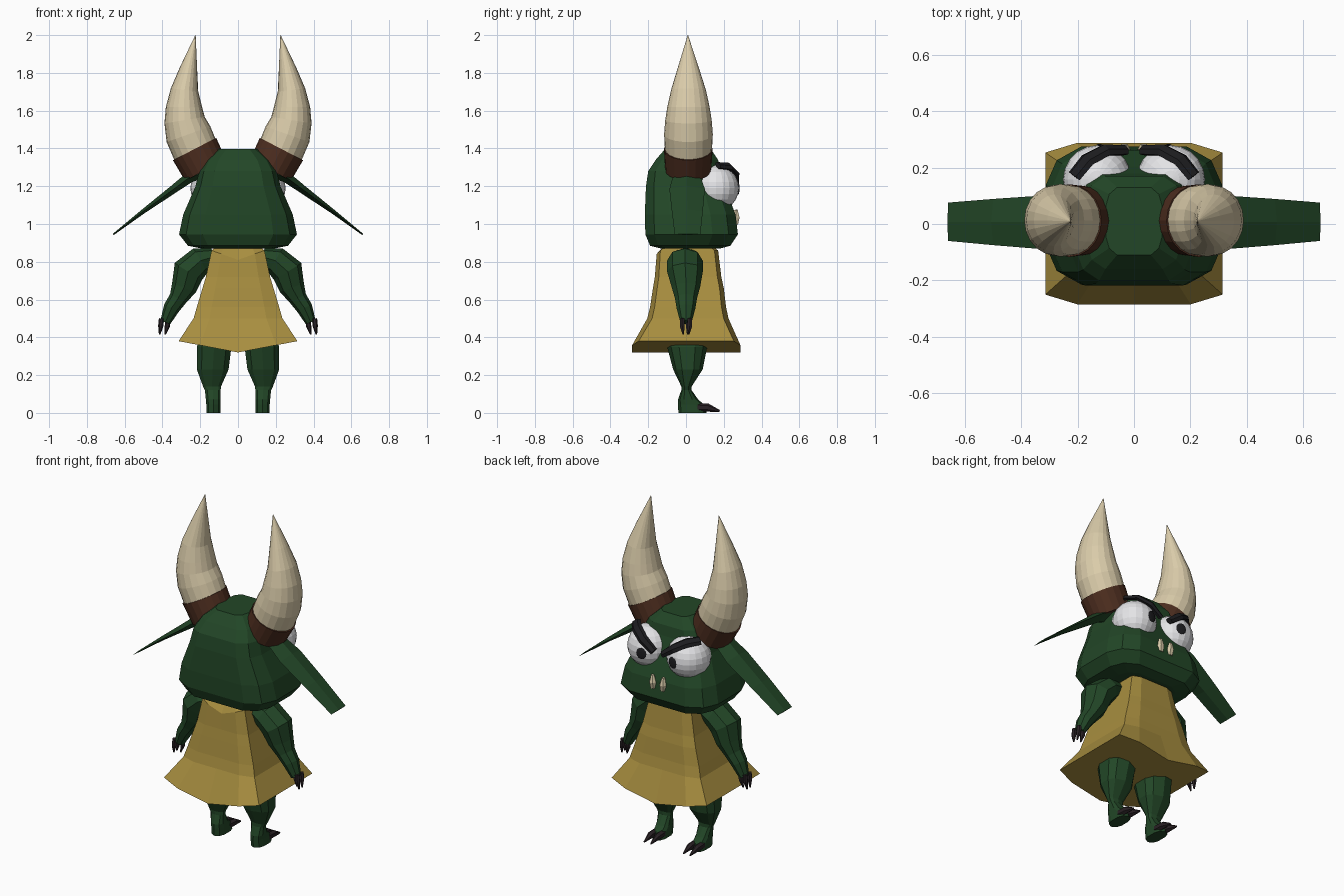
import bpy, bmesh, math
from mathutils import Vector as V


def material(name, rgb):
    m = bpy.data.materials.new(name)
    m.diffuse_color = (*rgb, 1)
    return m


GREEN = material("green skin", (0.016, 0.062, 0.020))
YELLOW = material("mustard cloth", (0.39, 0.27, 0.05))
HORN = material("horn cream", (0.70, 0.60, 0.40))
BROWN = material("brown band", (0.075, 0.027, 0.014))
WHITE = material("eye white", (0.78, 0.78, 0.80))
BLACK = material("black", (0.012, 0.012, 0.014))
CLAW = material("dark claw", (0.022, 0.015, 0.018))


def finish(name, bm, mat, mirror):
    bmesh.ops.remove_doubles(bm, verts=bm.verts, dist=1e-4)
    bmesh.ops.recalc_face_normals(bm, faces=bm.faces)
    me = bpy.data.meshes.new(name)
    bm.to_mesh(me)
    bm.free()
    me.materials.append(mat)
    ob = bpy.data.objects.new(name, me)
    bpy.context.collection.objects.link(ob)
    if mirror:
        ob.modifiers.new("mirror", 'MIRROR')
    return ob


def loft(name, rings, mat, mirror=False, caps=(True, True)):
    """Skin a list of equal-length point rings."""
    bm = bmesh.new()
    vr = [[bm.verts.new(p) for p in r] for r in rings]
    n = len(vr[0])
    for a, b in zip(vr, vr[1:]):
        for i in range(n):
            j = (i + 1) % n
            bm.faces.new((a[i], a[j], b[j], b[i]))
    if caps[0]:
        bm.faces.new(vr[0])
    if caps[1]:
        bm.faces.new(vr[-1])
    return finish(name, bm, mat, mirror)


def quad_sym(pts):
    """Mirror first-quadrant outline points (x=0 first) into a closed outline."""
    right = pts + [(x, -y) for x, y in reversed(pts)]
    return right + [(-x, y) for x, y in reversed(right[1:-1])]


HEAD = quad_sym([(0, 1), (0.6, 1), (0.88, 0.8), (1, 0.45)])
CLOTH = quad_sym([(0, 1), (0.64, 1), (1, 0.88)])
LEG = quad_sym([(0, 1), (0.7, 0.8), (1, 0.4)])


def flat_ring(shape, z, x0, x1, y0, y1):
    cx, cy, rx, ry = (x0 + x1) / 2, (y0 + y1) / 2, (x1 - x0) / 2, (y1 - y0) / 2
    return [V((cx + rx * x, cy + ry * y, z)) for x, y in shape]


def tube(name, path, mat, n=8, side=None, mirror=True):
    """path: (x, y, z, radius, radius along side); side: point -> vector."""
    side = side or (lambda p: V((0, 1, 0)))
    pts = [V(p[:3]) for p in path]
    rings = []
    for i, p in enumerate(path):
        t = (pts[min(i + 1, len(pts) - 1)] - pts[max(i - 1, 0)]).normalized()
        v = side(pts[i])
        v = (v - t * v.dot(t)).normalized()
        u = t.cross(v)
        rings.append([pts[i] + u * (p[3] * math.cos(2 * math.pi * k / n))
                      + v * (p[4] * math.sin(2 * math.pi * k / n)) for k in range(n)])
    return loft(name, rings, mat, mirror)


# Head
loft("head", [flat_ring(HEAD, z, -w, w, a, b) for z, w, a, b in [
    (0.87, 0.19, -0.13, 0.18), (0.885, 0.265, -0.19, 0.235), (0.945, 0.312, -0.215, 0.275),
    (1.05, 0.29, -0.218, 0.262), (1.20, 0.225, -0.212, 0.205), (1.28, 0.205, -0.20, 0.18),
    (1.34, 0.17, -0.16, 0.17), (1.398, 0.10, -0.11, 0.13)]], GREEN)

# Flared tunic with raised side hems, V neck and closed underside
rings = [flat_ring(CLOTH, z, -w, w, a, b) for z, w, a, b in [
    (0.32, 0.315, -0.285, 0.288), (0.50, 0.235, -0.205, 0.225), (0.56, 0.218, -0.19, 0.212),
    (0.66, 0.188, -0.175, 0.20), (0.72, 0.17, -0.165, 0.187), (0.855, 0.14, -0.155, 0.17),
    (0.89, 0.11, -0.11, 0.13)]]
for p in rings[0]:
    p.z = 0.32 + 0.19 * abs(p.x)
for p in rings[5]:
    p.z = 0.86 - 0.05 * (1 - min(abs(p.x) / 0.14, 1)) * (p.y < 0)
rings.insert(0, [V((0, p.y, 0.32)) for p in rings[0]])
loft("tunic", rings, YELLOW, caps=(False, True))

# Legs and feet
loft("leg", [flat_ring(LEG, *r) for r in [
    (0.40, 0.04, 0.20, -0.10, 0.10), (0.35, 0.035, 0.218, -0.10, 0.112),
    (0.23, 0.05, 0.218, -0.068, 0.088), (0.14, 0.09, 0.185, -0.025, 0.03),
    (0.12, 0.092, 0.175, -0.025, 0.03), (0.07, 0.092, 0.170, -0.042, 0.065),
    (0.045, 0.092, 0.168, -0.043, 0.095), (0.0, 0.093, 0.168, -0.04, 0.11)]], GREEN, True)
for x in (0.108, 0.152):
    tube("toe_claw", [(x, 0.06, 0.03, 0.022, 0.018), (x, 0.115, 0.028, 0.022, 0.018),
                      (x, 0.178, 0.010, 0.005, 0.004)], CLAW, 6, lambda p: V((1, 0, 0)))

# Arms and claws
tube("arm", [(0.13, 0, 0.825, 0.05, 0.07), (0.20, -0.005, 0.805, 0.075, 0.095),
             (0.262, -0.005, 0.75, 0.085, 0.095), (0.285, 0, 0.665, 0.068, 0.075),
             (0.318, 0, 0.605, 0.048, 0.058), (0.352, 0, 0.555, 0.043, 0.05),
             (0.385, 0, 0.48, 0.028, 0.03)], GREEN)
for x, y, tip in [(0.37, 0.012, 0.385), (0.405, 0.02, 0.415), (0.405, -0.02, 0.415)]:
    tube("finger_claw", [(x, y, 0.50, 0.014, 0.014), (x + 0.004, y, 0.46, 0.014, 0.014),
                         (tip, y * 0.7, 0.415, 0.004, 0.004)], CLAW, 6)

# Long drooping ears
tube("ear", [(0.17, 0, 1.275, 0.025, 0.05), (0.26, 0.003, 1.245, 0.028, 0.075),
             (0.34, 0.006, 1.185, 0.022, 0.094), (0.50, 0.007, 1.068, 0.012, 0.082),
             (0.66, 0.008, 0.945, 0.004, 0.068)], GREEN, 4)

# Horns and their brown bands
tube("horn_band", [(0.172, 0.012, 1.285, 0.122, 0.122), (0.23, 0.012, 1.397, 0.129, 0.129)],
     BROWN, 20)
tube("horn", [(0.225, 0.013, 1.387, 0.122, 0.124), (0.262, 0.013, 1.475, 0.123, 0.129),
              (0.283, 0.013, 1.55, 0.108, 0.123), (0.286, 0.013, 1.62, 0.096, 0.112),
              (0.283, 0.013, 1.71, 0.073, 0.092), (0.262, 0.012, 1.82, 0.047, 0.058),
              (0.225, 0.01, 2.0, 0.001, 0.001)], HORN, 20)

# Eyes and pupils
EYE = V((0.13, 0.158, 1.19))


def ball(name, centre, radii, mat, look=V((0, 0, 1)), seg=20):
    bm = bmesh.new()
    bmesh.ops.create_uvsphere(bm, u_segments=seg, v_segments=seg // 2 + 2, radius=1)
    bmesh.ops.scale(bm, vec=radii, verts=bm.verts)
    rot = look.to_track_quat('Z', 'Y').to_matrix()
    bmesh.ops.rotate(bm, matrix=rot, verts=bm.verts)
    bmesh.ops.translate(bm, vec=centre, verts=bm.verts)
    return finish(name, bm, mat, True)


ball("eye", EYE, (0.122, 0.122, 0.122), WHITE)
gaze = V((-0.22, 0.97, -0.02)).normalized()
ball("pupil", EYE + gaze * 0.12, (0.03, 0.034, 0.006), BLACK, gaze, 12)

# Angry brows wrapped over the eyes
tube("brow", [(0.212, 0.17, 1.31, 0.028, 0.014), (0.165, 0.228, 1.305, 0.030, 0.016),
              (0.10, 0.262, 1.268, 0.028, 0.018), (0.03, 0.262, 1.215, 0.022, 0.016)],
     BLACK, 6, lambda p: p - EYE)

# Two lower fangs
tube("fang", [(0.032, 0.26, 1.0, 0.018, 0.018), (0.034, 0.266, 1.035, 0.021, 0.020),
              (0.036, 0.264, 1.075, 0.010, 0.010)], HORN, 6)
